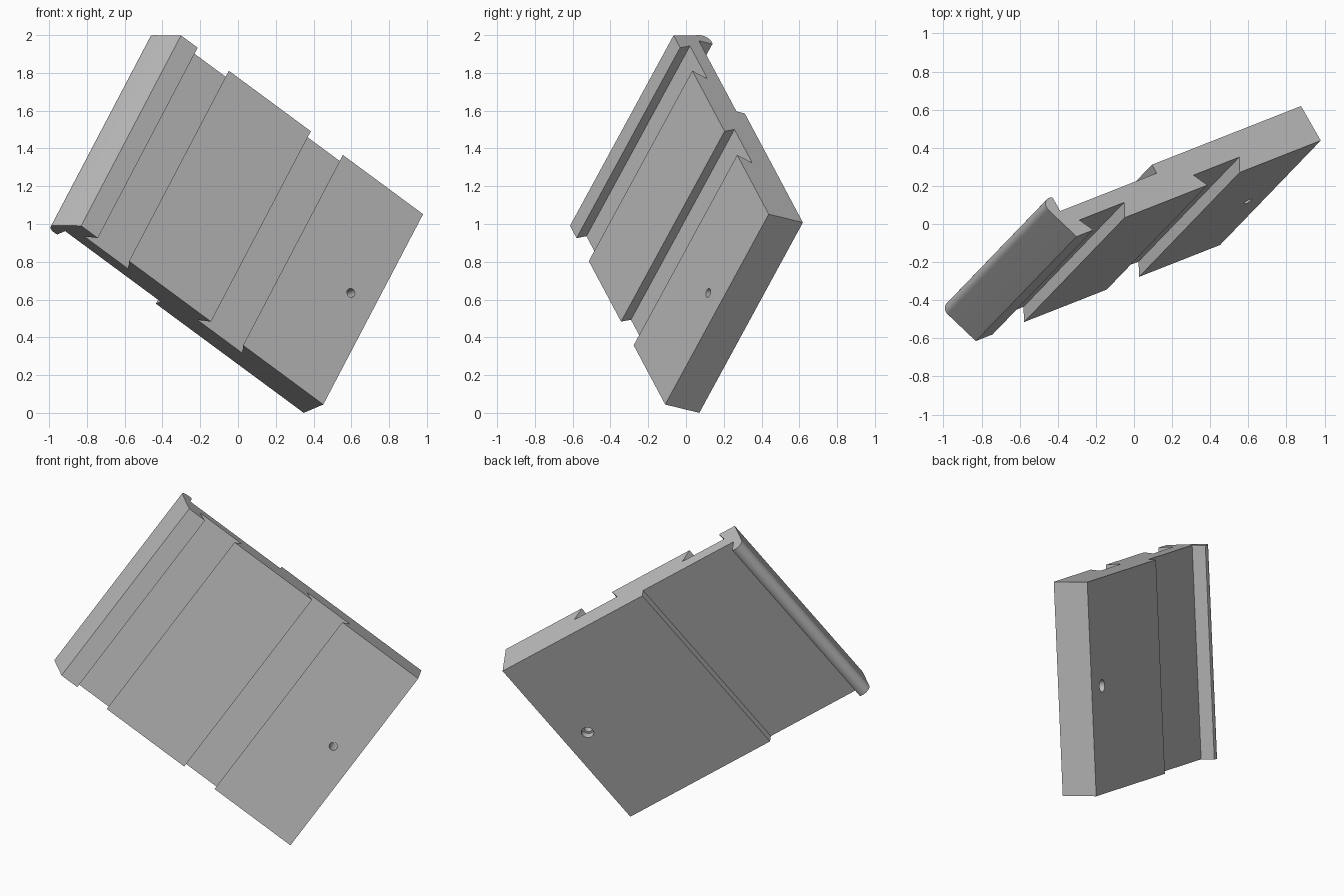
import bpy, bmesh, math
from mathutils import Matrix, Vector

cube = bpy.data.objects.get("Cube")
if cube:
    bpy.data.objects.remove(cube, do_unlink=True)

LENGTH = 1.263
THICK = 0.213
SLOT = 0.078
FLARE = 0.046

# Tilted frame: across the plank, along the extrusion, out of the front face
across = Vector((0.768, 0.302, -0.567)).normalized()
along = Vector((0.535, 0.55, 1.0))
along = (along - across * along.dot(across)).normalized()
out = across.cross(along)
frame = Matrix((across, along, out)).transposed().to_4x4()
frame.translation = (0.98, 0.438, 1.052)

grey = bpy.data.materials.new("plain_grey")
grey.use_nodes = True
colour = (0.5, 0.5, 0.5, 1)
grey.diffuse_color = colour
grey.node_tree.nodes["Principled BSDF"].inputs["Base Color"].default_value = colour


def make_object(name, bm):
    bmesh.ops.recalc_face_normals(bm, faces=bm.faces)
    mesh = bpy.data.meshes.new(name)
    bm.to_mesh(mesh)
    bm.free()
    obj = bpy.data.objects.new(name, mesh)
    obj.matrix_world = frame
    bpy.context.collection.objects.link(obj)
    mesh.materials.append(grey)
    return obj


def dovetail(right, left):
    """Undercut groove in the front face, from its right lip to its left lip."""
    return [(right, 0), (right + FLARE, -SLOT), (left - FLARE, -SLOT), (left, 0)]


# Profile: front face with two dovetail grooves, rounded hook, stepped back
profile = [(0, 0)] + dovetail(-0.554, -0.775) + dovetail(-1.341, -1.556)
profile.append((-1.671, 0))
for i in range(13):
    a = math.radians(159.5 + i * (297 - 159.5) / 12)
    profile.append((-1.70 + 0.045 * math.cos(a), -0.205 + 0.045 * math.sin(a)))
profile += [(-1.68, -0.161), (-1.02, -0.161), (-1.02, -THICK), (0, -THICK)]

# Extruded plank
bm = bmesh.new()
face = bm.faces.new([bm.verts.new((u, 0, v)) for u, v in profile])
ext = bmesh.ops.extrude_face_region(bm, geom=[face])
moved = [g for g in ext["geom"] if isinstance(g, bmesh.types.BMVert)]
bmesh.ops.translate(bm, verts=moved, vec=(0, -LENGTH, 0))
plank = make_object("grooved_plank", bm)


def drill(name, radius, low, high):
    """Cut a round hole through the plank between two depths."""
    bm = bmesh.new()
    place = Matrix.Translation((-0.154, -LENGTH / 2, (low + high) / 2))
    bmesh.ops.create_cone(bm, cap_ends=True, segments=32, radius1=radius,
                          radius2=radius, depth=high - low, matrix=place)
    cutter = make_object(name, bm)
    cutter.hide_render = True
    cutter.hide_set(True)
    mod = plank.modifiers.new(name, "BOOLEAN")
    mod.operation = "DIFFERENCE"
    mod.solver = "EXACT"
    mod.object = cutter
    return cutter


# Screw hole, wider at the back
cutters = [drill("screw_hole_cutter", 0.024, -0.3, 0.1),
           drill("counterbore_cutter", 0.037, -0.3, -THICK + 0.04)]

bpy.ops.object.select_all(action="DESELECT")
plank.select_set(True)
bpy.context.view_layer.objects.active = plank
for mod in list(plank.modifiers):
    bpy.ops.object.modifier_apply(modifier=mod.name)
for cutter in cutters:
    bpy.data.objects.remove(cutter, do_unlink=True)
bpy.ops.object.shade_smooth_by_angle(angle=math.radians(30))
